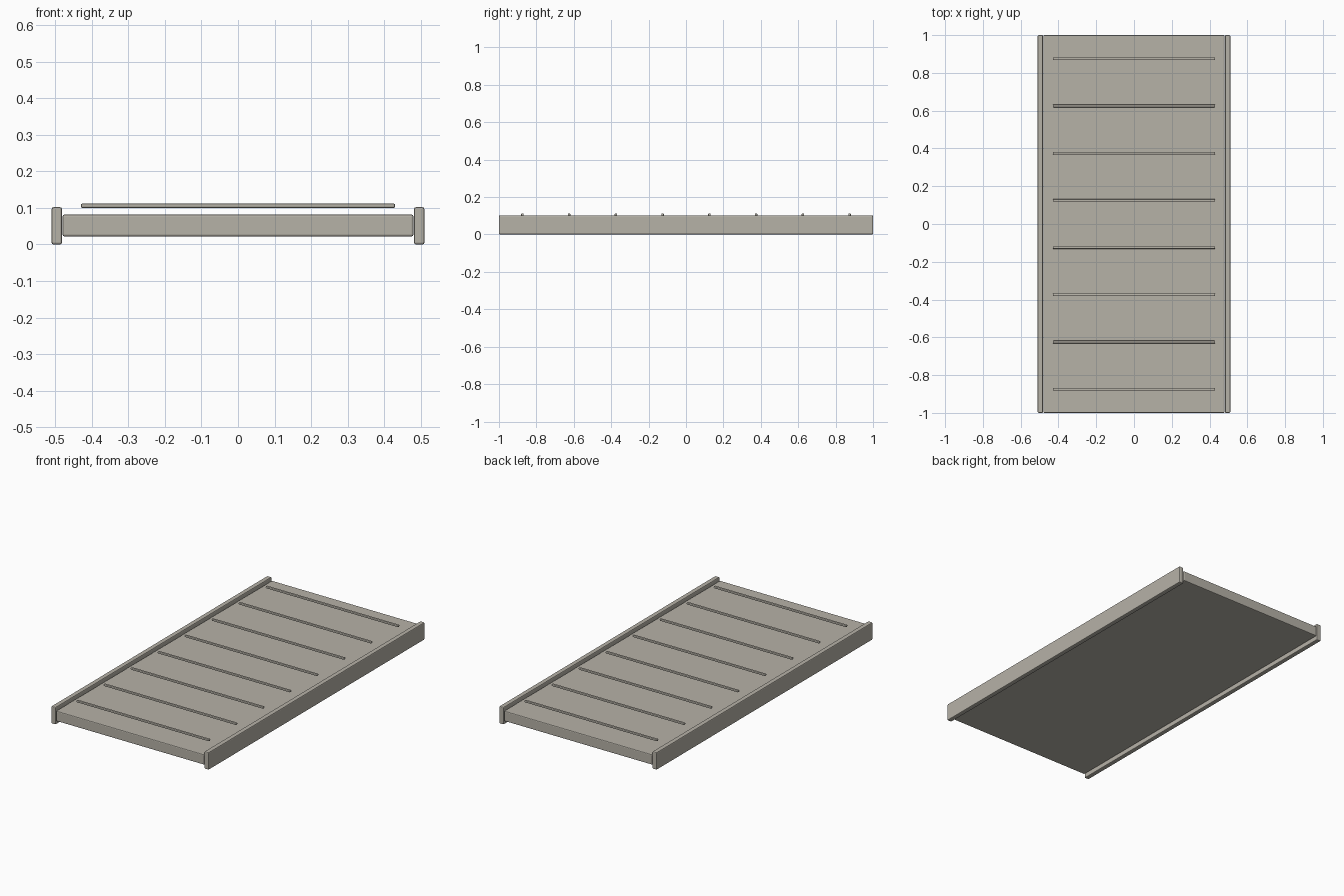
import bpy

cube = bpy.data.objects.get("Cube")
if cube:
    bpy.data.objects.remove(cube, do_unlink=True)

# Single warm grey colour
COLOUR = (0.47, 0.445, 0.39, 1)
grey = bpy.data.materials.new("warm grey")
grey.use_nodes = True
grey.diffuse_color = COLOUR
for node in grey.node_tree.nodes:
    if node.type == "BSDF_PRINCIPLED":
        node.inputs["Base Color"].default_value = COLOUR
        node.inputs["Roughness"].default_value = 0.8


def box(name, centre, size, bevel):
    """Box with softened edges."""
    bpy.ops.mesh.primitive_cube_add(size=1, location=centre)
    ob = bpy.context.object
    ob.name = name
    ob.scale = size
    bpy.ops.object.transform_apply(location=False, rotation=False, scale=True)
    ob.data.materials.append(grey)
    mod = ob.modifiers.new("soft edges", "BEVEL")
    mod.width = bevel
    mod.segments = 2
    return ob


# Main panel
box("deck", (0, 0, 0.052), (0.96, 2, 0.06), 0.005)

# Raised rails along both long sides
for side, label in ((1, "left"), (-1, "right")):
    box(f"{label}_rail", (side * 0.496, 0, 0.051), (0.028, 2, 0.102), 0.005)

# Thin grip bars, evenly spaced and held just above the deck
COUNT = 8
pitch = 2 / COUNT
for i in range(COUNT):
    y = -1 + pitch * (i + 0.5)
    box(f"grip_bar_{i + 1}", (0, y, 0.106), (0.86, 0.014, 0.012), 0.004)
